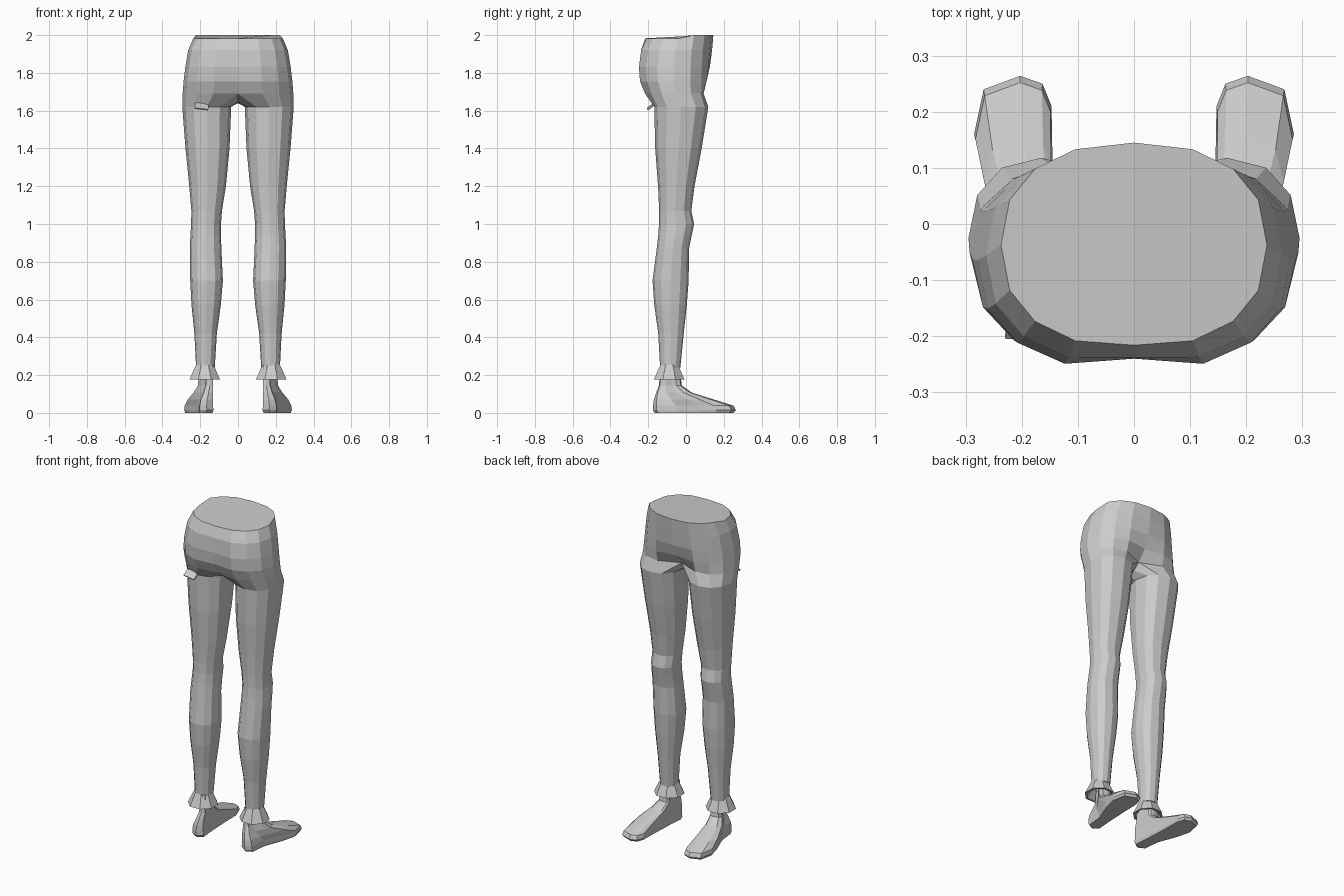
import bpy, bmesh
from math import sin, cos, radians, copysign
from mathutils import Matrix

if "Cube" in bpy.data.objects:
    bpy.data.objects.remove(bpy.data.objects["Cube"])


def spow(v, p):
    return copysign(abs(v) ** p, v)


def bridge(bm, a, b, closed=True):
    n = len(a)
    for i in range(n if closed else n - 1):
        j = (i + 1) % n
        bm.faces.new((a[i], a[j], b[j], b[i]))


def finish(bm, name, mirror=True):
    bmesh.ops.recalc_face_normals(bm, faces=bm.faces)
    me = bpy.data.meshes.new(name)
    bm.to_mesh(me)
    bm.free()
    ob = bpy.data.objects.new(name, me)
    bpy.context.collection.objects.link(ob)
    if mirror:
        m = ob.modifiers.new("mirror", 'MIRROR')
        m.use_clip = True
        m.merge_threshold = 0.0005
    return ob


def ring(bm, z, x0, x1, y0, y1, angles, p=0.9):
    cx, cy, rx, ry = (x0 + x1) / 2, (y0 + y1) / 2, (x1 - x0) / 2, (y1 - y0) / 2
    return [bm.verts.new((cx + rx * spow(cos(radians(a)), p),
                          cy + ry * spow(sin(radians(a)), p), z)) for a in angles]


# Trousers: half pelvis rings, then a full leg ring joined along the crotch
bm = bmesh.new()
half = [90 - 22.5 * i for i in range(9)]
# z, half width, back y, front y, cleft depth, groin depth
pelvis = [(1.983, .237, -.22, .145, .004, 0), (1.92, .264, -.25, .138, .012, 0),
          (1.83, .279, -.262, .134, .022, .008), (1.755, .288, -.256, .13, .025, .035),
          (1.69, .293, -.228, .126, .03, .085)]
prev = None
for k, (z, rx, yb, yf, cleft, groin) in enumerate(pelvis):
    r = ring(bm, z, -rx, rx, yb, yf, half, 0.85)
    for v in (r[0], r[8]):
        v.co.x = 0
    r[0].co.y -= groin
    r[1].co.y -= groin * 0.25
    r[8].co.y += cleft
    if k == 0:
        for v in r:
            if v.co.y > 0.03:
                v.co.z = 2.0
        bm.faces.new(r)
    else:
        bridge(bm, prev, r, False)
    prev = r

crotch = [bm.verts.new((0, y, z)) for y, z in ((-.12, 1.645), (-.05, 1.64), (.0, 1.655))]
prev = prev + crotch
full = [120 - 30 * i for i in range(12)]
# z, inner x, outer x, back y, front y
leg = [(1.62, .036, .295, -.168, .118), (1.4, .045, .278, -.163, .083),
       (1.2, .064, .258, -.148, .045), (1.07, .085, .247, -.142, .028),
       (1.0, .09, .248, -.143, .043), (.94, .09, .252, -.147, .03),
       (.87, .088, .255, -.155, .016), (.7, .08, .253, -.177, .014),
       (.57, .091, .246, -.168, .004), (.42, .112, .231, -.147, -.012),
       (.24, .123, .222, -.137, -.03)]
for s in leg:
    r = ring(bm, *s, full)
    bridge(bm, prev, r)
    prev = r
bm.faces.new(prev)
finish(bm, "trousers")

# Flared cuffs
bm = bmesh.new()
octo = [22.5 + 45 * i for i in range(8)]
prev = None
for z, r in ((.255, .05), (.235, .06), (.178, .087), (.178, .075), (.22, .035)):
    c = ring(bm, z, .176 - r, .176 + r, -.089 - r, -.089 + r, octo, 1)
    if prev:
        bridge(bm, prev, c)
    prev = c
finish(bm, "cuffs")

# Feet: one sole outline, shortened and narrowed going up
bm = bmesh.new()
sole = [(.165, -.175), (.203, -.155), (.215, -.05), (.262, .07), (.285, .16), (.268, .24),
        (.203, .264), (.163, .25), (.147, .21), (.145, .1), (.138, -.05), (.13, -.15)]
prev = None
# z, heel y, toe y, centre x, width factor
for z, yb, yf, cx, w in ((0, -.165, .252, .205, .93), (.014, -.175, .264, .205, 1),
                         (.038, -.175, .252, .205, .97), (.07, -.17, .15, .198, .86),
                         (.108, -.158, .03, .182, .66), (.145, -.143, -.022, .17, .52),
                         (.25, -.135, -.036, .168, .47)):
    c = [bm.verts.new((cx + (x - .205) * w,
                       yb + (y + .175) * (yf - yb) / .439, z)) for x, y in sole]
    if prev:
        bridge(bm, prev, c)
    else:
        bm.faces.new(c)
    prev = c
bm.faces.new(prev)
finish(bm, "feet")

# Small loose flap under the seat on one side
bm = bmesh.new()
bmesh.ops.create_cube(bm, size=1, matrix=Matrix.Translation((-.192, -.185, 1.622))
                      @ Matrix.Rotation(radians(7), 4, 'Y') @ Matrix.Rotation(radians(38), 4, 'X')
                      @ Matrix.Diagonal((.072, .045, .008, 1)))
finish(bm, "flap", False)
